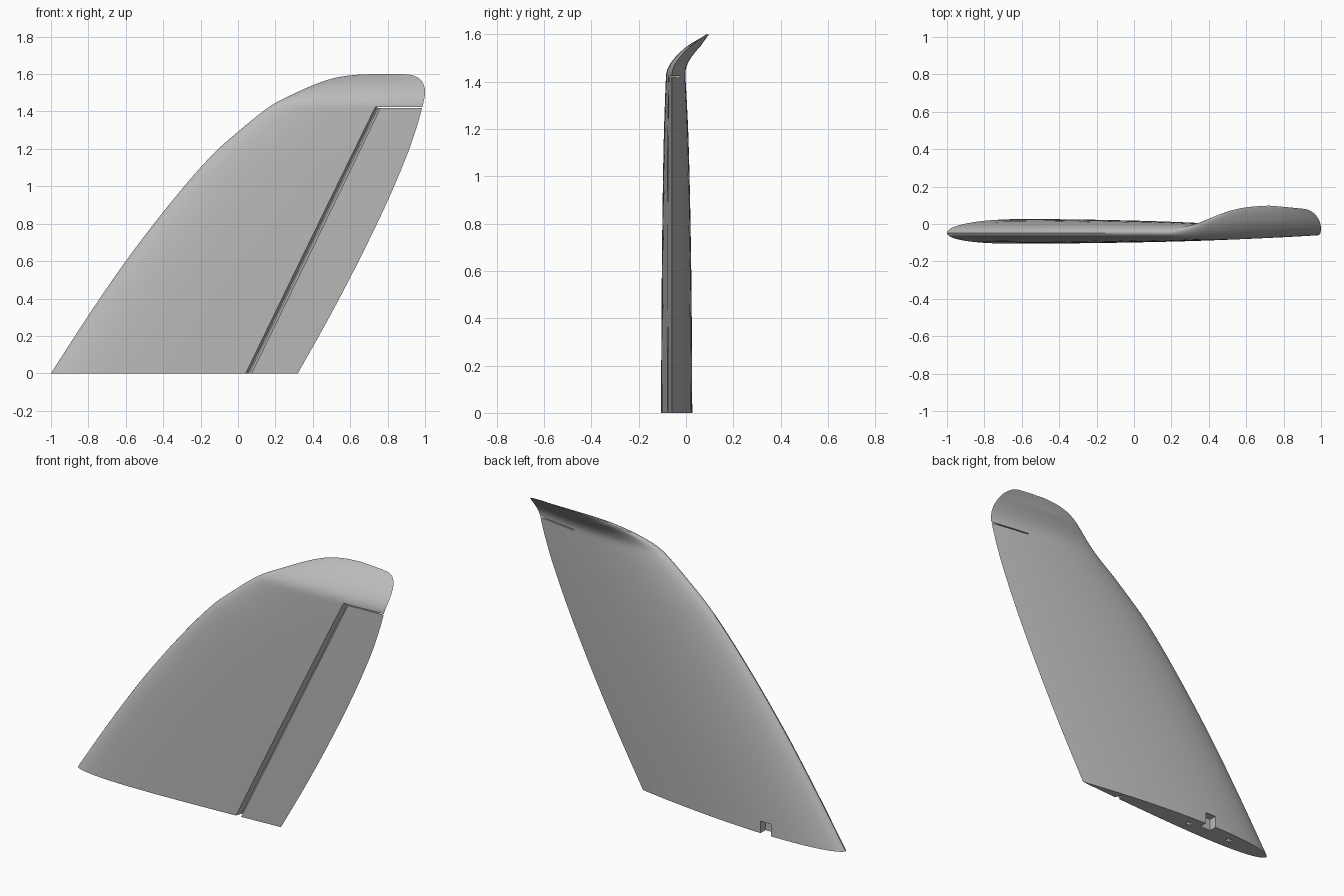
import bpy, bmesh, math

default = bpy.data.objects.get("Cube")
if default:
    bpy.data.objects.remove(default)

grey = bpy.data.materials.new("light_grey")
grey.use_nodes = True
grey.diffuse_color = (0.5, 0.5, 0.5, 1)
grey.node_tree.nodes["Principled BSDF"].inputs["Base Color"].default_value = (0.5, 0.5, 0.5, 1)

# Planform stations: height, leading edge x, trailing edge x
STATIONS = [
    (0, -1, 0.32), (0.3, -0.806, 0.488), (0.6, -0.6, 0.645), (0.9, -0.37, 0.79),
    (1.15, -0.155, 0.897), (1.3, 0.01, 0.95), (1.43, 0.175, 0.987), (1.5, 0.31, 1.0),
    (1.55, 0.425, 0.99), (1.58, 0.52, 0.963), (1.595, 0.62, 0.925), (1.6, 0.72, 0.87)]
BEND_Z, TIP_Z = 1.43, 1.6
CHORD_STEPS, SPAN_STEPS = 28, 5


def spline(points, steps):
    """Smooth curve through all the points."""
    mirror = lambda a, b: tuple(2 * i - j for i, j in zip(a, b))
    pts = [mirror(points[0], points[1])] + points + [mirror(points[-1], points[-2])]
    out = []
    for k in range(len(points) - 1):
        quad = pts[k:k + 4]
        for s in range(steps):
            t = s / steps
            out.append(tuple(
                b + 0.5 * t * (c - a + t * (2 * a - 5 * b + 4 * c - d + t * (3 * (b - c) + d - a)))
                for a, b, c, d in zip(*quad)))
    return out + [points[-1]]


def half_thickness(u):
    return 0.5 * (0.2969 * math.sqrt(u) - 0.126 * u - 0.3516 * u**2 + 0.2843 * u**3 - 0.1036 * u**4)


def section(z, lead, trail):
    """Closed airfoil loop at one height, leaning back above the bend."""
    chord = trail - lead
    lean = 0.145 * max(0, (z - BEND_Z) / (TIP_Z - BEND_Z)) ** 1.75
    taper = max(0.08, min(1, (TIP_Z - z) / 0.05) ** 0.5)
    loop = []
    for k in range(2 * CHORD_STEPS):
        u = 0.5 - 0.5 * math.cos(math.pi * k / CHORD_STEPS)
        side = -1 if k < CHORD_STEPS else 1
        camber = 0.0105 * 4 * u * (1 - u)
        y = -0.047 - 0.013 * u + lean + chord * (camber + side * half_thickness(u)) * taper
        loop.append((lead + chord * u, y, z))
    return loop


def loft(name, loops):
    """Skin a stack of equal loops and cap both ends."""
    bm = bmesh.new()
    rings = [[bm.verts.new(p) for p in loop] for loop in loops]
    for low, high in zip(rings, rings[1:]):
        for i in range(len(low)):
            j = (i + 1) % len(low)
            bm.faces.new((low[i], low[j], high[j], high[i]))
    bm.faces.new(rings[0][::-1])
    bm.faces.new(rings[-1])
    bmesh.ops.recalc_face_normals(bm, faces=bm.faces)
    mesh = bpy.data.meshes.new(name)
    bm.to_mesh(mesh)
    bm.free()
    mesh.materials.append(grey)
    obj = bpy.data.objects.new(name, mesh)
    bpy.context.collection.objects.link(obj)
    return obj


def box(name, x0, x1, y0, y1, z0, z1):
    corners = ((x0, y0), (x1, y0), (x1, y1), (x0, y1))
    return loft(name, [[(x, y, z) for x, y in corners] for z in (z0, z1)])


# Fin body
fin = loft("fin_blade", [section(*row) for row in spline(STATIONS, SPAN_STEPS)])

# Hinge groove along the front of the control surface
GROOVE = [(0.04, -0.15), (0.04, -0.08), (0.053, -0.04), (0.06, -0.04), (0.075, -0.08), (0.075, -0.15)]
SWEEP = 0.486
cutters = [
    loft("hinge_groove", [[(x + SWEEP * z, y, z) for x, y in GROOVE] for z in (-0.02, 1.425)]),
    # Slit between the control surface and the tip
    box("flap_slit", 0.745, 1.1, -0.2, 0.1, 1.418, 1.424),
    # Cable notch in the back and dowel holes in the base
    box("cable_notch", -0.57, -0.5, -0.02, 0.1, -0.05, 0.07),
    box("front_dowel_hole", -0.735, -0.705, -0.05, -0.025, -0.05, 0.06),
    box("rear_dowel_hole", -0.445, -0.415, -0.05, -0.025, -0.05, 0.06),
]

bpy.ops.object.select_all(action='DESELECT')
bpy.context.view_layer.objects.active = fin
fin.select_set(True)
for cutter in cutters:
    cutter.hide_render = True
    cut = fin.modifiers.new(cutter.name, 'BOOLEAN')
    cut.operation, cut.solver, cut.object = 'DIFFERENCE', 'EXACT', cutter
    bpy.ops.object.modifier_apply(modifier=cut.name)
    bpy.data.objects.remove(cutter)

bpy.ops.object.shade_smooth_by_angle(angle=math.radians(30))
